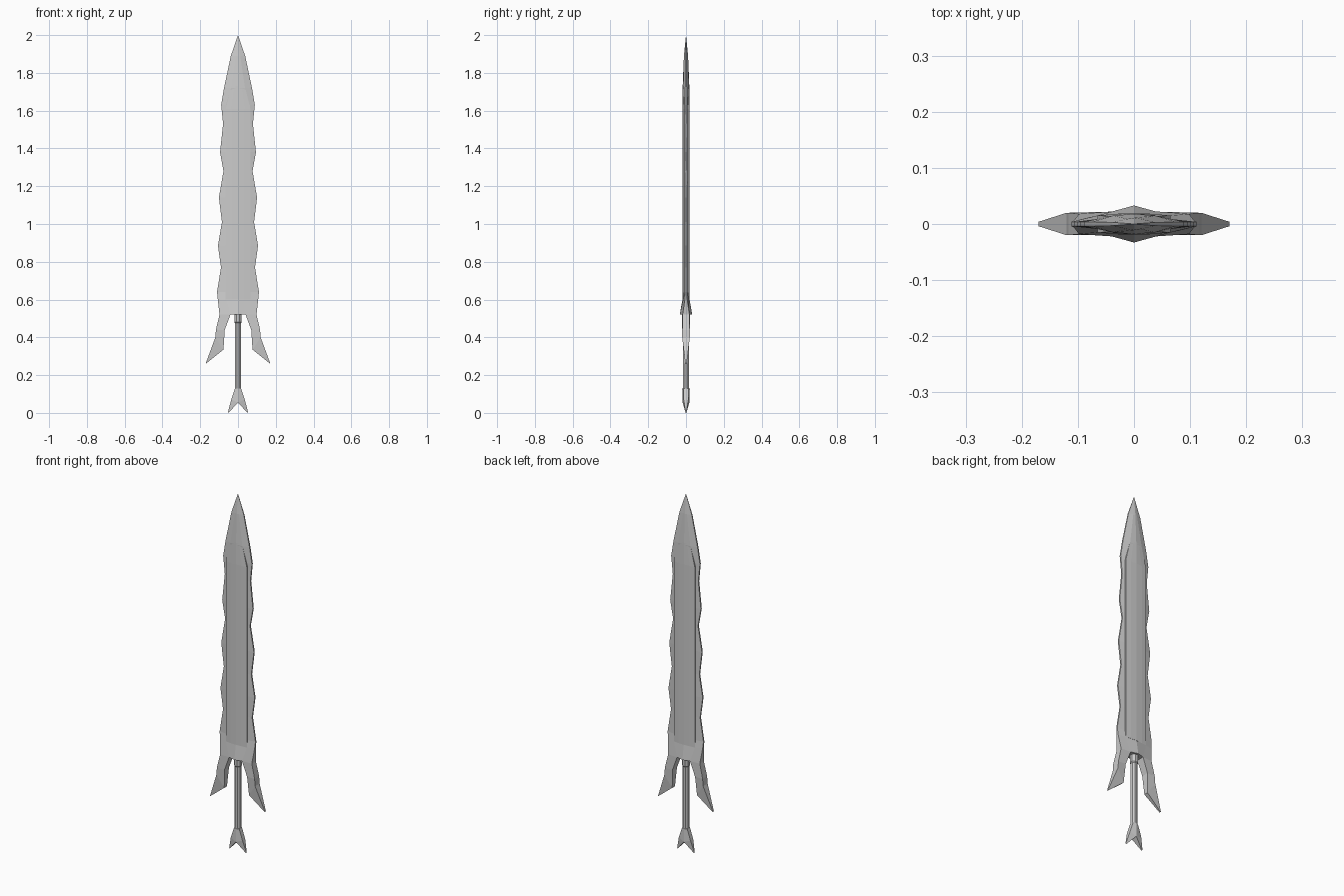
import bpy, bmesh, math

cube = bpy.data.objects.get("Cube")
if cube:
    bpy.data.objects.remove(cube)

steel = bpy.data.materials.new("grey steel")
steel.use_nodes = True
GREY = (0.6, 0.6, 0.6, 1)
steel.diffuse_color = GREY
steel.node_tree.nodes["Principled BSDF"].inputs["Base Color"].default_value = GREY


def loft(name, rings):
    """Bridge equal-length rings of points and cap both ends."""
    bm = bmesh.new()
    rows = [[bm.verts.new(p) for p in ring] for ring in rings]
    n = len(rows[0])
    for a, b in zip(rows, rows[1:]):
        for i in range(n):
            j = (i + 1) % n
            bm.faces.new((a[i], a[j], b[j], b[i]))
    bm.faces.new(rows[0])
    bm.faces.new(rows[-1])
    bmesh.ops.remove_doubles(bm, verts=bm.verts, dist=0.0002)
    bmesh.ops.recalc_face_normals(bm, faces=bm.faces)
    mesh = bpy.data.meshes.new(name)
    bm.to_mesh(mesh)
    bm.free()
    mesh.materials.append(steel)
    obj = bpy.data.objects.new(name, mesh)
    bpy.context.collection.objects.link(obj)
    return obj


def blade_ring(z, w, e, c, t, m):
    """Edge half-width w and thickness e, shoulder c and t, mid ridge m."""
    half = [(w, e), (c, t), (0, m), (-c, t), (-w, e)]
    return [(x, y, z) for x, y in half] + [(x, -y, z) for x, y in reversed(half)]


def tube(name, sections, sides=8):
    return loft(name, [[(r * math.cos(math.tau * (i + .5) / sides),
                         r * math.sin(math.tau * (i + .5) / sides), z)
                        for i in range(sides)] for z, r in sections])


# Wavy cutting edges with a flared base and a ridged point
waves = [(.64, .111), (.77, .09), (.885, .106), (1.01, .085), (1.14, .101),
         (1.28, .077), (1.38, .095), (1.53, .079), (1.63, .089)]
rings = [blade_ring(.52, .098, .018, .04, .022, .033),
         blade_ring(.6, .107, .006, .065, .015, .019)]
rings += [blade_ring(z, w, .004, .064, .009, .012) for z, w in waves]
rings += [blade_ring(1.72, .074, .004, .037, .015, .018),
          blade_ring(1.89, .038, .003, .012, .009, .011),
          blade_ring(2, 0, 0, 0, 0, 0)]
loft("blade_edges", rings)

# Raised core running up the blade
loft("blade_core", [blade_ring(.6, .065, .015, .035, .018, .0195),
                    blade_ring(1.61, .065, .015, .035, .018, .0195),
                    blade_ring(1.73, .036, .014, .018, .016, .018)])

# Swept guard wings: inner and outer points with thickness
wing = [(.04, .52, .022, .098, .52, .018), (.07, .44, .02, .117, .44, .02),
        (.077, .335, .012, .12, .4, .02), (.168, .262, .004, .17, .264, .004)]
for side, label in ((1, "left"), (-1, "right")):
    loft(label + "_guard_wing",
         [[(side * a, d, za), (side * b, f, zb), (side * b, -f, zb), (side * a, -d, za)]
          for a, za, d, b, zb, f in wing])

# Grip and collar
tube("grip", [(.1, .017), (.5, .017)])
tube("collar", [(.475, .017), (.48, .021), (.525, .021)])

# Forked pommel: two flared prongs meeting above a notch
for side, label in ((1, "left"), (-1, "right")):
    loft(label + "_pommel_prong",
         [[(0, .02, .13), (side * .016, .012, .13), (side * .016, -.012, .13), (0, -.02, .13)],
          [(0, .018, .055), (side * .036, .012, .07), (side * .036, -.012, .07), (0, -.018, .055)],
          [(side * .05, .002, 0), (side * .053, .002, .005),
           (side * .053, -.002, .005), (side * .05, -.002, 0)]])
